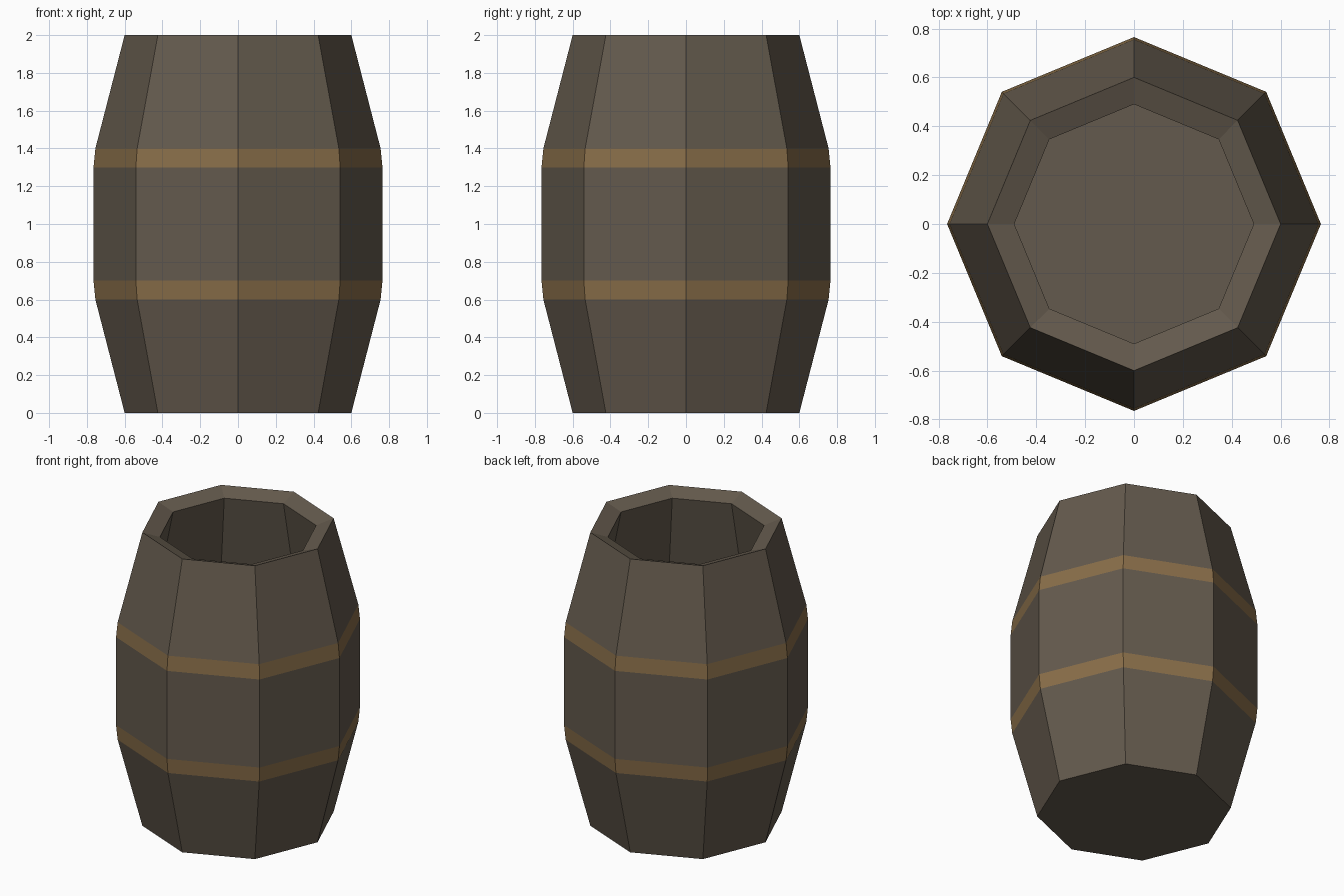
import bpy, bmesh
from math import cos, sin, pi

cube = bpy.data.objects.get("Cube")
if cube:
    bpy.data.objects.remove(cube, do_unlink=True)

SIDES = 8


def make_material(name, colour):
    mat = bpy.data.materials.new(name)
    mat.use_nodes = True
    mat.diffuse_color = (*colour, 1)
    mat.node_tree.nodes["Principled BSDF"].inputs["Base Color"].default_value = (*colour, 1)
    return mat


wood = make_material("dark_wood", (0.127, 0.102, 0.074))
brass = make_material("dull_brass", (0.25, 0.156, 0.067))


def lathe(name, profile, mat, cap_start=False, cap_end=False):
    """Turn a (radius, height) profile into a flat-sided shell."""
    bm = bmesh.new()
    rings = []
    for r, z in profile:
        angles = [2 * pi * i / SIDES for i in range(SIDES)]
        rings.append([bm.verts.new((r * cos(a), r * sin(a), z)) for a in angles])
    for low, high in zip(rings, rings[1:]):
        for i in range(SIDES):
            j = (i + 1) % SIDES
            bm.faces.new((low[i], low[j], high[j], high[i]))
    if cap_start:
        bm.faces.new(reversed(rings[0]))
    if cap_end:
        bm.faces.new(rings[-1])
    mesh = bpy.data.meshes.new(name)
    bm.to_mesh(mesh)
    bm.free()
    mesh.materials.append(mat)
    obj = bpy.data.objects.new(name, mesh)
    bpy.context.collection.objects.link(obj)
    return obj


END, EDGE, BELLY = 0.6, 0.755, 0.765

# Outer staves with closed base
lathe("lower_staves", [(END, 0), (EDGE, 0.6)], wood, cap_start=True)
lathe("middle_staves", [(BELLY, 0.7), (BELLY, 1.3)], wood)
lathe("upper_staves", [(EDGE, 1.4), (END, 2)], wood)

# Flush hoops
lathe("lower_hoop", [(EDGE, 0.6), (BELLY, 0.7)], brass)
lathe("upper_hoop", [(BELLY, 1.3), (EDGE, 1.4)], brass)

# Sloping rim, hollow inside and floor
lathe("rim", [(END, 2), (0.49, 1.96)], wood)
lathe("inner_wall", [(0.49, 1.96), (0.61, 1.38), (0.62, 1.28), (0.62, 0.72),
                     (0.61, 0.62), (0.49, 0.05)], wood, cap_end=True)
